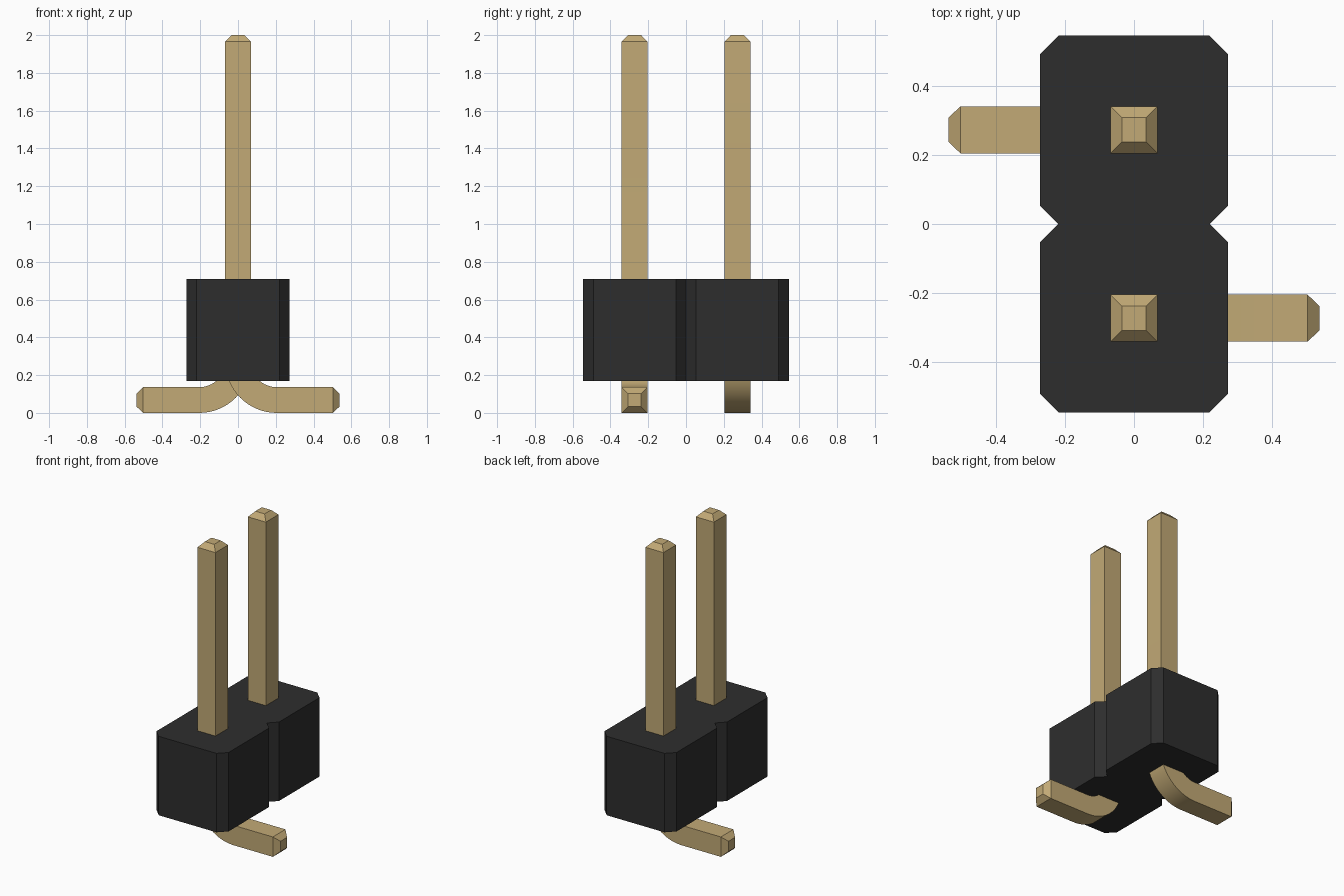
import bpy, bmesh, math
from mathutils import Vector

cube = bpy.data.objects.get("Cube")
if cube:
    bpy.data.objects.remove(cube, do_unlink=True)


def material(name, rgb):
    mat = bpy.data.materials.new(name)
    mat.use_nodes = True
    mat.diffuse_color = (*rgb, 1)
    mat.node_tree.nodes["Principled BSDF"].inputs["Base Color"].default_value = (*rgb, 1)
    return mat


def finish(bm, name, mat):
    bmesh.ops.recalc_face_normals(bm, faces=bm.faces)
    mesh = bpy.data.meshes.new(name)
    bm.to_mesh(mesh)
    bm.free()
    mesh.materials.append(mat)
    obj = bpy.data.objects.new(name, mesh)
    bpy.context.collection.objects.link(obj)
    return obj


gold = material("gold pin", (0.54, 0.40, 0.18))
black = material("black plastic", (0.027, 0.027, 0.027))

PITCH = 0.545          # spacing of the two pins
HALF = 0.068           # half the pin thickness
TIP = 0.035            # half the tip thickness, also the tip length
BEND = 0.205           # bend radius along the pin centre line


# Housing: two chamfered squares joined by a notched waist, extruded upwards
def housing():
    w, c = PITCH / 2, 0.054
    quarter = [(w, c), (w, PITCH - c), (w - c, PITCH)]
    right = [(x, -y) for x, y in reversed(quarter)] + [(w - c, 0)] + quarter
    outline = right + [(-x, -y) for x, y in right]
    bm = bmesh.new()
    base = bm.faces.new([bm.verts.new((x, y, 0.17)) for x, y in outline])
    top = bmesh.ops.extrude_face_region(bm, geom=[base])["geom"]
    bmesh.ops.translate(bm, vec=(0, 0, 0.54),
                        verts=[v for v in top if isinstance(v, bmesh.types.BMVert)])
    finish(bm, "housing", black)


# Pin: a square section swept down the post, round the bend and along the foot
def pin(name, side):
    # each ring: centre x, centre z, angle round the bend, half thickness
    rings = [(0, 2.0, 0, TIP), (0, 2.0 - TIP, 0, HALF)]
    steps = 16
    for i in range(steps + 1):
        a = math.pi / 2 * i / steps
        rings.append((BEND * (1 - math.cos(a)), HALF + BEND * (1 - math.sin(a)), a, HALF))
    end = 0.537
    rings += [(end - TIP, HALF, math.pi / 2, HALF), (end, HALF, math.pi / 2, TIP)]

    bm = bmesh.new()
    loops = []
    for x, z, a, h in rings:
        across = Vector((math.cos(a), 0, math.sin(a)))
        depth = Vector((0, 1, 0))
        corners = [(-1, -1), (1, -1), (1, 1), (-1, 1)]
        loop = []
        for u, v in corners:
            p = Vector((x, 0, z)) + across * u * h + depth * v * h
            loop.append(bm.verts.new((p.x * side, p.y - side * PITCH / 2, p.z)))
        loops.append(loop)
    for a, b in zip(loops, loops[1:]):
        for k in range(4):
            n = (k + 1) % 4
            bm.faces.new((a[k], a[n], b[n], b[k]))
    bm.faces.new(loops[0])
    bm.faces.new(loops[-1])
    obj = finish(bm, name, gold)
    bpy.ops.object.select_all(action="DESELECT")
    obj.select_set(True)
    bpy.context.view_layer.objects.active = obj
    bpy.ops.object.shade_smooth_by_angle(angle=math.radians(25))


housing()
pin("front_pin", 1)
pin("back_pin", -1)
